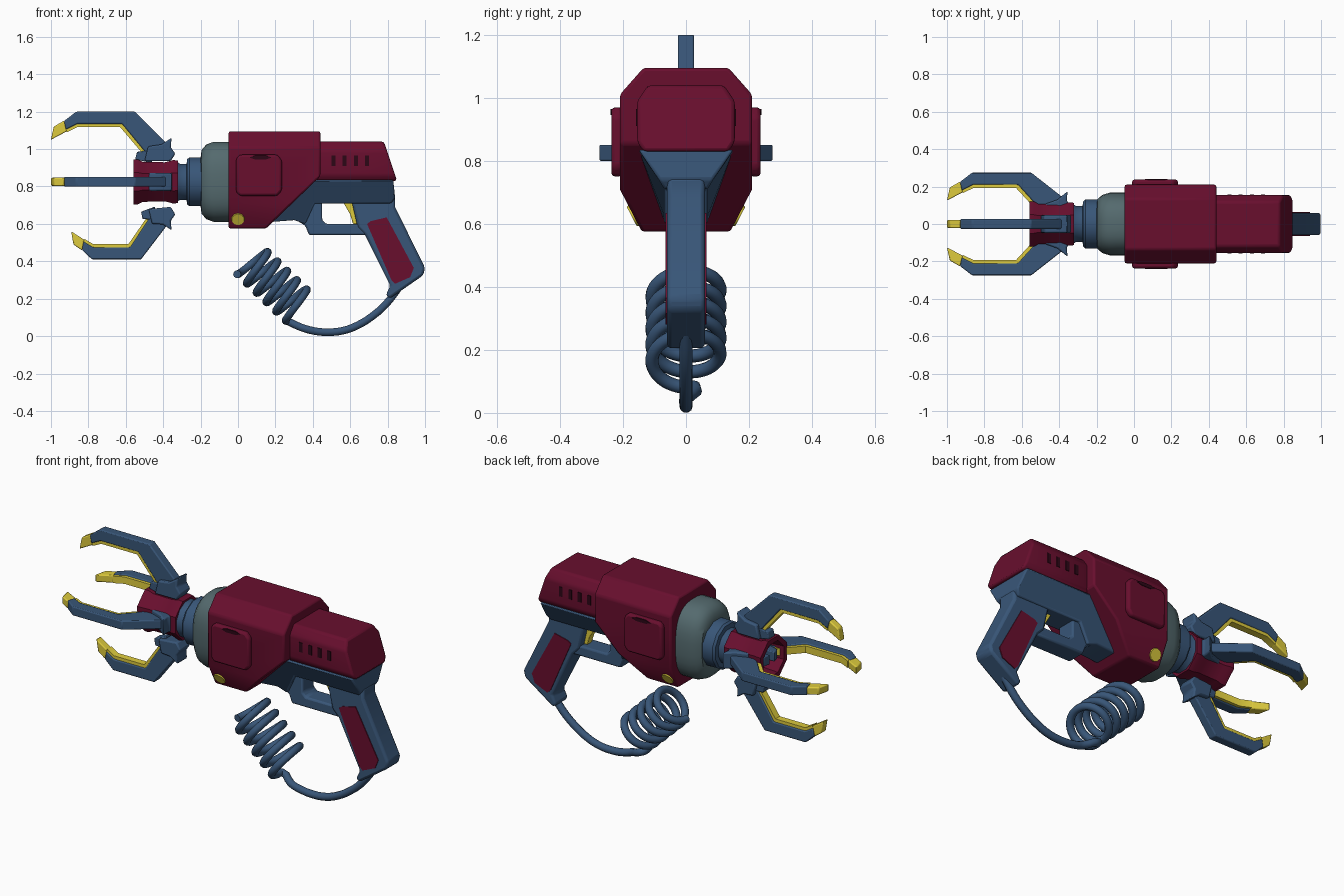
import bpy, bmesh, math
from mathutils import Matrix, Vector

if "Cube" in bpy.data.objects:
    bpy.data.objects.remove(bpy.data.objects["Cube"])

AXIS = 0.825  # height of the barrel axis


def material(name, rgb):
    m = bpy.data.materials.new(name)
    m.use_nodes = True
    m.diffuse_color = (*rgb, 1)
    bsdf = next(n for n in m.node_tree.nodes if n.type == 'BSDF_PRINCIPLED')
    bsdf.inputs["Base Color"].default_value = (*rgb, 1)
    bsdf.inputs["Roughness"].default_value = 0.6
    return m


MAROON = material("maroon", (0.138, 0.0045, 0.027))
BLUE = material("steel blue", (0.04, 0.093, 0.188))
GREY = material("grey teal", (0.089, 0.144, 0.156))
YELLOW = material("yellow", (0.73, 0.6, 0.048))
DARK = material("dark maroon", (0.025, 0.002, 0.008))


def finish(name, bm, mat, bevel=0.0, place=None):
    bmesh.ops.recalc_face_normals(bm, faces=bm.faces)
    me = bpy.data.meshes.new(name)
    bm.to_mesh(me)
    bm.free()
    if place:
        me.transform(place)
    me.materials.append(mat)
    ob = bpy.data.objects.new(name, me)
    bpy.context.collection.objects.link(ob)
    if bevel:
        mod = ob.modifiers.new("bevel", 'BEVEL')
        mod.width, mod.segments, mod.limit_method = bevel, 2, 'ANGLE'
    bpy.ops.object.select_all(action='DESELECT')
    ob.select_set(True)
    bpy.context.view_layer.objects.active = ob
    bpy.ops.object.shade_smooth_by_angle(angle=math.radians(35))
    return ob


def prism(name, pts, half, mat, bevel=0.0, mid=0.0, place=None):
    """Side profile (x, z) thickened along y; half may depend on z."""
    width = half if callable(half) else lambda z: half
    bm = bmesh.new()
    a = [bm.verts.new((x, mid - width(z), z)) for x, z in pts]
    b = [bm.verts.new((x, mid + width(z), z)) for x, z in pts]
    bm.faces.new(a)
    bm.faces.new(b[::-1])
    for i in range(len(pts)):
        j = (i + 1) % len(pts)
        bm.faces.new((a[i], b[i], b[j], a[j]))
    return finish(name, bm, mat, bevel, place)


def block(name, half_section, x0, x1, cut, normal, mat, bevel):
    """Mirrored (y, z) section run along x, trimmed by a slanted plane."""
    ring = half_section + [(-y, z) for y, z in reversed(half_section)]
    bm = bmesh.new()
    a = [bm.verts.new((x0, y, z)) for y, z in ring]
    b = [bm.verts.new((x1, y, z)) for y, z in ring]
    bm.faces.new(a)
    bm.faces.new(b[::-1])
    for i in range(len(ring)):
        j = (i + 1) % len(ring)
        bm.faces.new((a[i], b[i], b[j], a[j]))
    bmesh.ops.bisect_plane(bm, geom=bm.verts[:] + bm.edges[:] + bm.faces[:],
                           plane_co=cut, plane_no=normal, clear_outer=True)
    bmesh.ops.holes_fill(bm, edges=bm.edges)
    return finish(name, bm, mat, bevel)


def lathe(name, profile, segs, mat, y_scale=1.0, power=1.0):
    """(x, r) profile turned round the barrel axis; power below 1 squares it."""
    def soft(v):
        return math.copysign(abs(v) ** power, v)
    bm = bmesh.new()
    rings = []
    for x, r in profile:
        ring = []
        for i in range(segs):
            t = 2 * math.pi * (i + 0.5) / segs
            ring.append(bm.verts.new((x, r * y_scale * soft(math.cos(t)), AXIS + r * soft(math.sin(t)))))
        rings.append(ring)
    for p, q in zip(rings, rings[1:]):
        for i in range(segs):
            j = (i + 1) % segs
            bm.faces.new((p[i], p[j], q[j], q[i]))
    bm.faces.new(rings[0])
    bm.faces.new(rings[-1])
    return finish(name, bm, mat)


# Main shells
block("body_shell", [(0.14, 0.575), (0.21, 0.71), (0.21, 1.01), (0.135, 1.095)], -0.05, 0.44,
      (0.15, 0, 0.575), (0.255, 0, -0.265), MAROON, 0.01)
block("rear_shell", [(0.135, 0.83), (0.155, 0.86), (0.155, 0.99), (0.12, 1.04)], 0.42, 0.9,
      (0.85, 0, 0.83), (0.21, 0, 0.07), MAROON, 0.012)

# Side panels, latch slots, vents and lamp discs
for side, word in ((-1, "right"), (1, "left")):
    prism(word + "_side_panel", [(-0.01, 0.77), (0.01, 0.75), (0.21, 0.75), (0.235, 0.78),
          (0.235, 0.94), (0.21, 0.97), (0.01, 0.97), (-0.01, 0.95)], 0.018, MAROON, 0.012, side * 0.219)
    prism(word + "_latch_slot", [(0.06, 0.955), (0.09, 0.945), (0.15, 0.945), (0.18, 0.955),
          (0.15, 0.965), (0.09, 0.965)], 0.003, DARK, 0, side * 0.237)
    for i in range(4):
        x = 0.51 + 0.06 * i
        prism(f"{word}_vent_{i + 1}", [(x - 0.011, 0.91), (x + 0.011, 0.91), (x + 0.011, 0.965),
              (x - 0.011, 0.965)], 0.003, DARK, 0, side * 0.155)
    bm = bmesh.new()
    facing = Vector((0, side * 0.135, -0.07)).to_track_quat('Z', 'Y').to_matrix().to_4x4()
    bmesh.ops.create_cone(bm, cap_ends=True, segments=10, radius1=0.037, radius2=0.034, depth=0.009)
    finish(word + "_lamp_disc", bm, YELLOW, 0, Matrix.Translation((0, side * 0.168, 0.625)) @ facing)

# Collar, neck and open muzzle
lathe("collar", [(-0.04, 0.2), (-0.05, 0.215), (-0.13, 0.215), (-0.17, 0.2), (-0.195, 0.17), (-0.2, 0.13)],
      32, GREY, 0.78, 0.75)
lathe("neck", [(-0.18, 0.135), (-0.26, 0.135), (-0.272, 0.125), (-0.275, 0.1), (-0.31, 0.1), (-0.335, 0.115)],
      12, BLUE)
lathe("muzzle", [(-0.32, 0.122), (-0.345, 0.126), (-0.39, 0.113), (-0.51, 0.116), (-0.535, 0.13),
      (-0.56, 0.13), (-0.56, 0.1), (-0.36, 0.085)], 8, MAROON)


# Four claws, drawn as (x, radius) and turned round the barrel
def claw(word, angle, drop, back):
    def fit(pts):
        out = []
        for x, r in pts:
            reach = -0.365 - x
            w = 0.6 + 0.4 * max(0, min(1, reach / 0.185))
            out.append((x + back * max(0, reach) / 0.5, r - drop * w))
        return out
    place = Matrix.Translation((0, 0, AXIS)) @ Matrix.Rotation(angle, 4, 'X')
    prism(word + "_claw_arm", fit([(-0.93, 0.325), (-0.865, 0.375), (-0.55, 0.375), (-0.365, 0.19),
          (-0.38, 0.13), (-0.48, 0.14), (-0.62, 0.31), (-0.86, 0.31), (-0.92, 0.28)]),
          0.026, BLUE, 0.006, 0, place)
    prism(word + "_claw_lining", fit([(-0.92, 0.285), (-0.86, 0.312), (-0.62, 0.312), (-0.48, 0.145),
          (-0.5, 0.14), (-0.63, 0.292), (-0.86, 0.292), (-0.915, 0.265)]), 0.02, YELLOW, 0, 0, place)
    prism(word + "_claw_tip", fit([(-1.0, 0.225), (-0.985, 0.295), (-0.93, 0.327), (-0.915, 0.27)]),
          0.022, YELLOW, 0.006, 0, place)
    prism(word + "_claw_bracket", fit([(-0.5, 0.11), (-0.48, 0.19), (-0.41, 0.2), (-0.355, 0.235),
          (-0.36, 0.185), (-0.335, 0.15), (-0.36, 0.11)]), 0.048, BLUE, 0.008, 0, place)
    prism(word + "_claw_foot", fit([(-0.55, 0.12), (-0.54, 0.16), (-0.46, 0.17), (-0.46, 0.1)]),
          0.028, BLUE, 0.005, 0, place)


claw("top", 0, 0, 0)
claw("bottom", math.pi, -0.04, 0.085)
claw("left", -math.pi / 2, 0.1, 0)
claw("right", math.pi / 2, 0.1, 0)

# Lower frame, guard, trigger and grip
prism("underframe", [(0.17, 0.61), (0.3, 0.62), (0.36, 0.6), (0.41, 0.71), (0.82, 0.71), (0.84, 0.74),
      (0.83, 0.835), (0.4, 0.835)], lambda z: max(0.07, 0.07 + (z - 0.72) * 0.7), BLUE, 0.008)
prism("trigger_guard", [(0.28, 0.64), (0.36, 0.59), (0.38, 0.54), (0.7, 0.54), (0.7, 0.6), (0.47, 0.6),
      (0.45, 0.62), (0.45, 0.72), (0.38, 0.74)], 0.055, BLUE, 0.01)
prism("trigger", [(0.56, 0.72), (0.62, 0.72), (0.64, 0.6), (0.615, 0.6), (0.6, 0.65)], 0.022, YELLOW, 0.004)
prism("grip", [(0.64, 0.58), (0.68, 0.54), (0.815, 0.27), (0.79, 0.22), (0.81, 0.2), (0.99, 0.325),
      (1.0, 0.365), (0.84, 0.69), (0.84, 0.75), (0.6, 0.75), (0.615, 0.69)], 0.06, BLUE, 0.014)
for side, word in ((-1, "right"), (1, "left")):
    prism(word + "_grip_panel", [(0.69, 0.6), (0.71, 0.615), (0.795, 0.635), (0.94, 0.365),
          (0.92, 0.315), (0.84, 0.28), (0.82, 0.3)], 0.004, MAROON, 0, side * 0.061)

# Coiled cord running into the base of the grip
along, across = Vector((0.72, 0, -0.69)), Vector((0.69, 0, 0.72))
path = []
for i in range(-12, 110):
    t = i * math.pi / 12
    path.append(Vector((0.09, -0.108 * math.sin(t), 0.378)) + along * 0.0725 * t / (2 * math.pi)
                + across * 0.1 * math.cos(t))
path += [Vector((x, 0, z)) for x, z in
         ((0.34, 0.046), (0.41, 0.027), (0.48, 0.021), (0.56, 0.029), (0.64, 0.058),
          (0.72, 0.108), (0.79, 0.17), (0.86, 0.26))]
curve = bpy.data.curves.new("cord", 'CURVE')
curve.dimensions = '3D'
curve.bevel_depth, curve.bevel_resolution, curve.use_fill_caps = 0.021, 3, True
curve.resolution_u = 3
spline = curve.splines.new('BEZIER')
spline.bezier_points.add(len(path) - 1)
for point, co in zip(spline.bezier_points, path):
    point.co = co
    point.handle_left_type = point.handle_right_type = 'AUTO'
curve.materials.append(BLUE)
bpy.context.collection.objects.link(bpy.data.objects.new("cord", curve))
